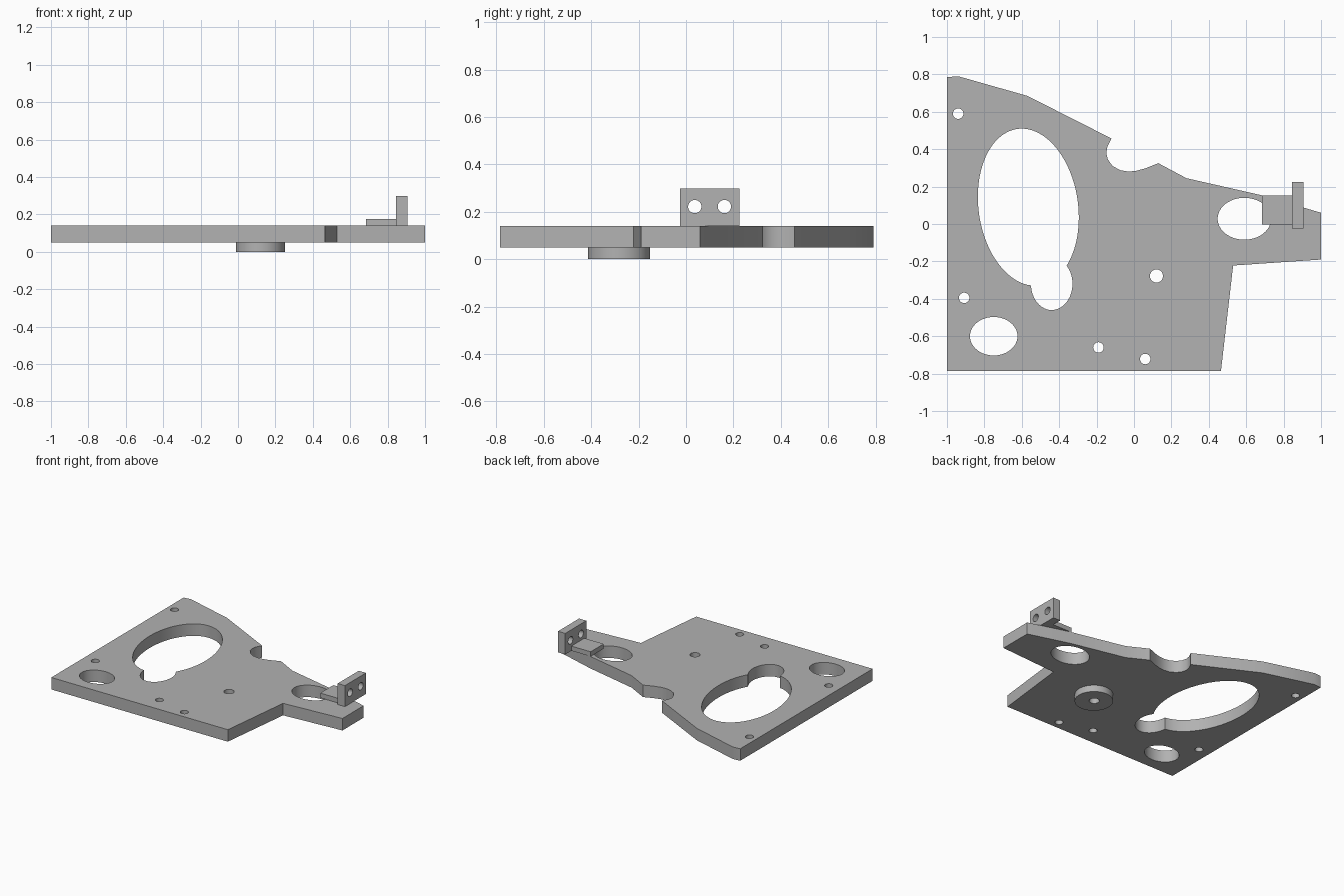
import bpy, bmesh
from math import cos, sin, pi, sqrt
from mathutils import Matrix, Vector

if "Cube" in bpy.data.objects:
    bpy.data.objects.remove(bpy.data.objects["Cube"])

GREY = (0.445, 0.445, 0.445, 1)
metal = bpy.data.materials.new("plain grey metal")
metal.use_nodes = True
metal.diffuse_color = GREY
metal.node_tree.nodes["Principled BSDF"].inputs["Base Color"].default_value = GREY

BOTTOM, TOP = 0.05, 0.14


def prism(name, outline, z0, z1):
    """Extrude a closed outline between two heights."""
    bm = bmesh.new()
    face = bm.faces.new([bm.verts.new((x, y, z0)) for x, y in outline])
    up = bmesh.ops.extrude_face_region(bm, geom=[face])["geom"]
    bmesh.ops.translate(bm, vec=(0, 0, z1 - z0),
                        verts=[v for v in up if isinstance(v, bmesh.types.BMVert)])
    bmesh.ops.recalc_face_normals(bm, faces=bm.faces)
    mesh = bpy.data.meshes.new(name)
    bm.to_mesh(mesh)
    bm.free()
    mesh.materials.append(metal)
    obj = bpy.data.objects.new(name, mesh)
    bpy.context.collection.objects.link(obj)
    return obj


def ellipse(cx, cy, rx, ry, lean=0.0, n=48):
    """Ellipse outline; lean shifts its side extremes up or down."""
    h = sqrt(ry * ry - lean * lean)
    ts = [2 * pi * i / n for i in range(n)]
    return [(cx + rx * cos(t), cy + lean * cos(t) + h * sin(t)) for t in ts]


def box(name, x0, x1, y0, y1, z0, z1):
    return prism(name, [(x0, y0), (x1, y0), (x1, y1), (x0, y1)], z0, z1)


def cut(target, cutter):
    """Subtract a cutter and discard it."""
    mod = target.modifiers.new("cut", "BOOLEAN")
    mod.operation, mod.solver, mod.object = "DIFFERENCE", "EXACT", cutter
    cutter.hide_render = True
    bpy.context.view_layer.objects.active = target
    bpy.ops.object.modifier_apply(modifier=mod.name)
    bpy.data.objects.remove(cutter)


def smooth(obj):
    bpy.ops.object.select_all(action="DESELECT")
    obj.select_set(True)
    bpy.context.view_layer.objects.active = obj
    bpy.ops.object.shade_smooth_by_angle(angle=pi / 6)


# Base plate, with the curved notch in its rear edge
notch = [(0.13, 0.325), (0.06, 0.297), (0.01, 0.284), (-0.03, 0.28), (-0.075, 0.288),
         (-0.115, 0.311), (-0.14, 0.345), (-0.148, 0.38), (-0.142, 0.415), (-0.12, 0.457)]
outline = [(-1, -0.785), (0.465, -0.785), (0.53, -0.222), (1, -0.19), (1, 0.06),
           (0.69, 0.152), (0.28, 0.245)] + notch + [(-0.57, 0.685), (-0.94, 0.79), (-1, 0.785)]
plate = prism("base_plate", outline, BOTTOM, TOP)

# Large oval openings, then the small screw holes
openings = [ellipse(-0.565, 0.09, 0.27, 0.42, -0.055, 72),
            ellipse(-0.44, -0.32, 0.111, 0.14),
            ellipse(-0.75, -0.6, 0.127, 0.103),
            ellipse(0.59, 0.028, 0.143, 0.112)]
for x, y in [(-0.94, 0.59), (-0.908, -0.395), (-0.19, -0.66), (0.06, -0.722)]:
    openings.append(ellipse(x, y, 0.028, 0.028, n=32))
pivot = ellipse(0.12, -0.278, 0.035, 0.035, n=32)
for shape in openings + [pivot]:
    cut(plate, prism("cutter", shape, -0.2, 0.4))

# Round boss under the pivot hole
boss = prism("pivot_boss", ellipse(0.12, -0.282, 0.131, 0.131), 0, BOTTOM)
cut(boss, prism("cutter", pivot, -0.2, 0.4))

# Bracket: flat tab and drilled upright
tab = box("bracket_tab", 0.685, 0.845, -0.003, 0.152, TOP, 0.175)
upright = box("bracket_upright", 0.845, 0.905, -0.025, 0.225, TOP, 0.298)
for y in (0.037, 0.162):
    drill = prism("cutter", ellipse(0, 0, 0.028, 0.028, n=32), -0.2, 0.2)
    drill.data.transform(Matrix.Translation(Vector((0.875, y, 0.222))) @ Matrix.Rotation(pi / 2, 4, "Y"))
    cut(upright, drill)

for part in (plate, boss, tab, upright):
    smooth(part)
